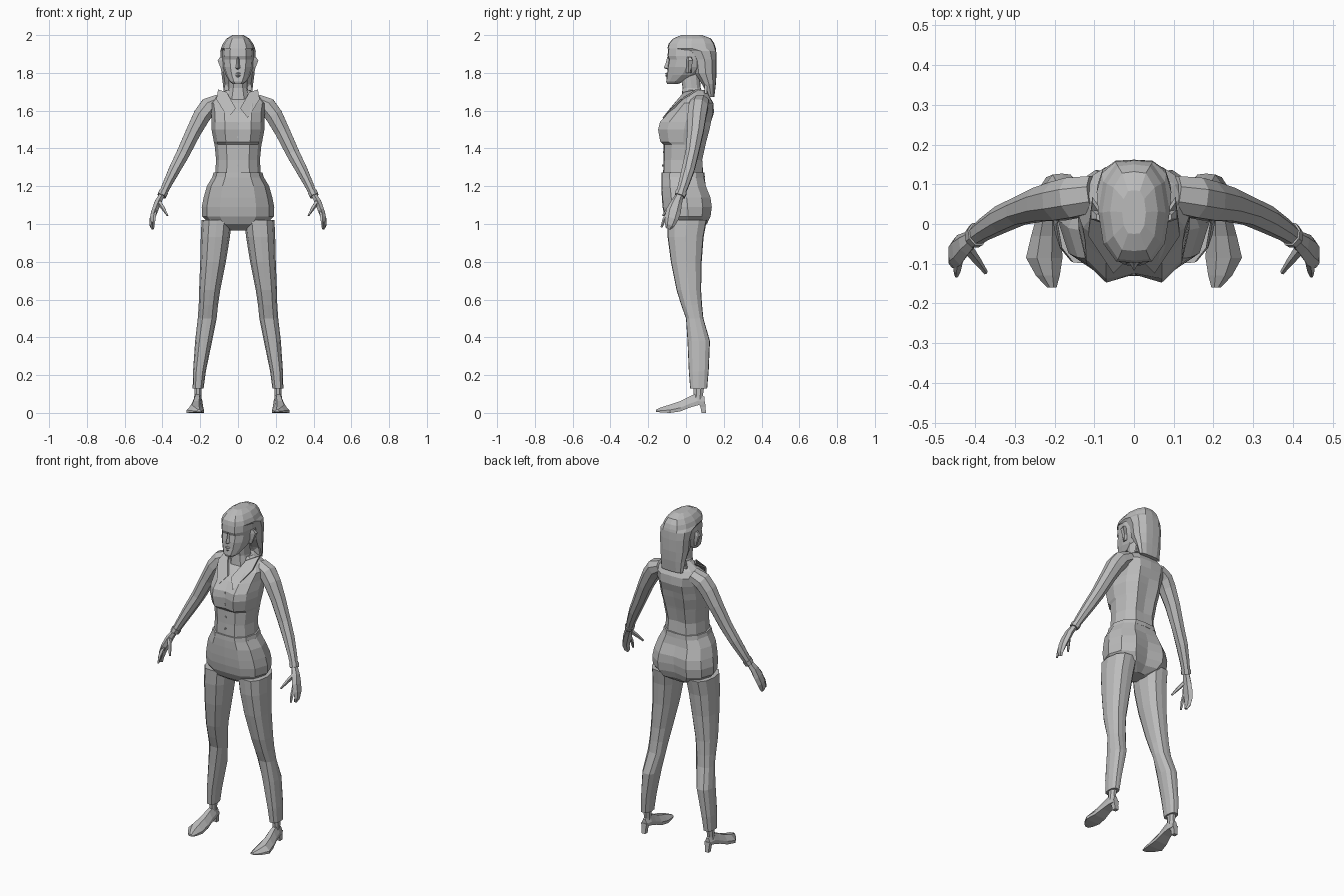
import bpy, bmesh, math
from mathutils import Vector

grey = bpy.data.materials.new("plain grey")
grey.diffuse_color = (0.5, 0.5, 0.5, 1)


def finish(name, bm):
    bmesh.ops.recalc_face_normals(bm, faces=bm.faces)
    me = bpy.data.meshes.new(name)
    bm.to_mesh(me)
    bm.free()
    me.materials.append(grey)
    ob = bpy.data.objects.new(name, me)
    bpy.context.collection.objects.link(ob)
    return ob


def skin(bm, rings):
    """Join point rings into a closed faceted skin."""
    vs = [[bm.verts.new(p) for p in r] for r in rings]
    n = len(vs[0])
    for a, b in zip(vs, vs[1:]):
        for i in range(n):
            j = (i + 1) % n
            bm.faces.new((a[i], a[j], b[j], b[i]))
    bm.faces.new(vs[0])
    bm.faces.new(vs[-1])


def section(z, f, b, w, cf=0.0, cb=0.0, cx=0.0):
    """Symmetric body section: front, back, half width, front and back clefts."""
    m, d = (f + b) / 2, (b - f) / 2
    half = [(0, f + cf), (.5 * w, f + .03 * d), (.86 * w, m - .62 * d), (w, m),
            (.86 * w, m + .6 * d), (.5 * w, b - .04 * d), (0, b - cb)]
    pts = half + [(-x, y) for x, y in half[-2:0:-1]]
    return [(cx + x, y, z) for x, y in pts]


def body(name, rows):
    bm = bmesh.new()
    skin(bm, [section(*r) for r in rows])
    return finish(name, bm)


def tube(path, n=8):
    """Rings across a path of (x, y, z, across, depth)."""
    pts = [Vector(p[:3]) for p in path]
    rings = []
    for i, p in enumerate(path):
        t = (pts[min(i + 1, len(pts) - 1)] - pts[max(i - 1, 0)]).normalized()
        u = Vector((0, 1, 0)).cross(t).normalized()
        v = t.cross(u)
        rings.append([pts[i] + u * p[3] * math.cos(2 * math.pi * (k + .5) / n)
                      + v * p[4] * math.sin(2 * math.pi * (k + .5) / n) for k in range(n)])
    return rings


def pair(name, rings):
    """Same part on both sides of the body."""
    for side, s in (("left", 1), ("right", -1)):
        bm = bmesh.new()
        skin(bm, [[(s * p[0], p[1], p[2]) for p in r] for r in rings])
        finish(side + "_" + name, bm)


# shirt: waist, bust, shoulders
body("shirt", [
    (1.25, -.122, .092, .122), (1.34, -.118, .09, .116, 0, .01), (1.42, -.118, .108, .124, 0, .012),
    (1.435, -.14, .112, .128, .015, .012), (1.50, -.152, .13, .14, .025, .012),
    (1.54, -.142, .138, .14, .018, .01), (1.59, -.095, .148, .142), (1.64, -.045, .145, .15),
    (1.675, -.005, .125, .12), (1.71, .0, .105, .065)])

# trousers: hips, seat, crotch
body("hips", [
    (.965, -.045, .06, .05), (1.0, -.095, .115, .15, 0, .02), (1.04, -.115, .135, .19, 0, .025),
    (1.09, -.124, .142, .192, 0, .025), (1.14, -.128, .135, .182, 0, .015),
    (1.20, -.13, .11, .165, 0, .008), (1.25, -.13, .098, .135)])
body("waistband", [(1.245, -.131, .1, .136), (1.272, -.129, .098, .13)])

# trouser legs
pair("leg", [section(z, f, b, w, cx=cx) for z, f, b, w, cx in (
    (.13, .022, .112, .029, .211), (.22, .015, .12, .034, .204), (.38, .008, .127, .045, .182),
    (.50, .0, .092, .05, .163), (.57, -.025, .085, .051, .157), (.65, -.05, .08, .056, .15),
    (.80, -.08, .083, .068, .132), (.93, -.097, .093, .077, .12), (1.02, -.1, .11, .08, .113))])

# ankles and heeled shoes
pair("ankle", tube([(.211, .068, .15, .021, .032), (.213, .065, .09, .02, .026),
                    (.215, .06, .05, .022, .03)]))
shoe = []
for y, x, w, lo, hi in ((.098, .213, .017, .045, .085), (.06, .213, .025, .04, .105),
                        (.02, .216, .029, .028, .088), (-.03, .221, .038, .008, .062),
                        (-.085, .226, .046, .0, .044), (-.13, .217, .03, .002, .03),
                        (-.16, .207, .012, .006, .017)):
    shoe.append([(x - w, y, lo), (x + w, y, lo), (x + w, y, lo + .35 * (hi - lo)),
                 (x + .4 * w, y, hi), (x - .4 * w, y, hi), (x - w, y, lo + .35 * (hi - lo))])
pair("shoe", shoe)
pair("heel", [[(.213 + a * w, y + b * w, z) for a, b in ((-1, -1), (1, -1), (1, 1), (-1, 1))]
              for z, w, y in ((0, .012, .094), (.03, .013, .09), (.06, .019, .082))])

# sleeves, cuffs and hands
pair("arm", tube([
    (.10, .075, 1.65, .04, .05), (.155, .066, 1.622, .052, .055), (.19, .058, 1.575, .05, .053),
    (.235, .05, 1.49, .043, .046), (.29, .032, 1.375, .038, .037), (.335, .012, 1.29, .033, .036),
    (.375, -.012, 1.21, .026, .03), (.403, -.032, 1.15, .021, .025)]))
pair("cuff", tube([(.394, -.025, 1.17, .027, .032), (.404, -.033, 1.148, .025, .03)]))
pair("hand", tube([
    (.402, -.032, 1.155, .016, .021), (.424, -.05, 1.115, .02, .03), (.441, -.066, 1.07, .019, .04),
    (.454, -.076, 1.03, .015, .036), (.458, -.086, .995, .011, .026), (.452, -.094, .975, .007, .014)], 6))
pair("thumb", tube([(.42, -.06, 1.12, .013, .015), (.397, -.09, 1.085, .011, .011),
                    (.373, -.122, 1.045, .005, .006)], 5))
pair("forefinger", tube([(.44, -.085, 1.07, .012, .013), (.445, -.115, 1.025, .01, .01),
                         (.447, -.13, .982, .005, .006)], 5))

# neck and head
body("neck", [(1.66, -.025, .1, .065), (1.72, -.018, .078, .05), (1.80, -.03, .07, .05)])
body("head", [
    (1.74, -.1, -.045, .026), (1.755, -.105, -.01, .045), (1.79, -.1, .06, .066),
    (1.83, -.097, .1, .08), (1.87, -.09, .13, .084), (1.89, -.098, .13, .085),
    (1.945, -.092, .13, .08), (1.97, -.06, .1, .06)])

# nose, lips and ears
bm = bmesh.new()
skin(bm, [[(-w, -.088, z), (0, y, z), (w, -.088, z)] for z, w, y in (
    (1.818, .012, -.098), (1.826, .018, -.118), (1.85, .01, -.108), (1.885, .007, -.099))])
finish("nose", bm)
bm = bmesh.new()
skin(bm, [[(-w, -.095, z), (0, y, z), (w, -.095, z)] for z, w, y in (
    (1.776, .012, -.103), (1.785, .02, -.11), (1.79, .026, -.104), (1.796, .02, -.111),
    (1.803, .01, -.1))])
finish("lips", bm)
pair("ear", [[(x, y, z) for x, y in ((.075, .0), (w, .012), (w, .012 + d), (.075, .03))]
             for z, w, d in ((1.80, .083, .008), (1.83, .094, .018), (1.865, .108, .024), (1.885, .095, .012))])

# hair with fringe and long back
body("hair", [
    (1.672, .118, .15, .072), (1.74, .085, .158, .08), (1.80, .045, .162, .088),
    (1.87, .035, .162, .092), (1.915, .0, .16, .094), (1.93, -.098, .158, .09),
    (1.955, -.092, .15, .08), (1.982, -.068, .132, .06), (2.0, -.025, .085, .03)])

# pointed collar wings and collar band
pair("collar_wing", [[(x, y + o, z) for x, y, z in (
    (.012, -.085, 1.612), (.052, -.125, 1.562), (.115, -.03, 1.66), (.105, .055, 1.712), (.06, -.012, 1.698))]
    for o in (0, .014)])
pair("collar_back", [[(x, y, z) for x, z in ((0, 1.70), (.08, 1.69), (.07, 1.735), (0, 1.735))]
                     for y in (.098, .112)])

# shirt placket and buttons
for i, (y, z) in enumerate(((-.124, 1.31), (-.12, 1.38), (-.128, 1.46), (-.127, 1.53))):
    bm = bmesh.new()
    skin(bm, [[(.006 * math.cos(a * math.pi / 3), yy, z + .006 * math.sin(a * math.pi / 3))
               for a in range(6)] for yy in (y - .002, y + .012)])
    finish("button_%d" % (i + 1), bm)
